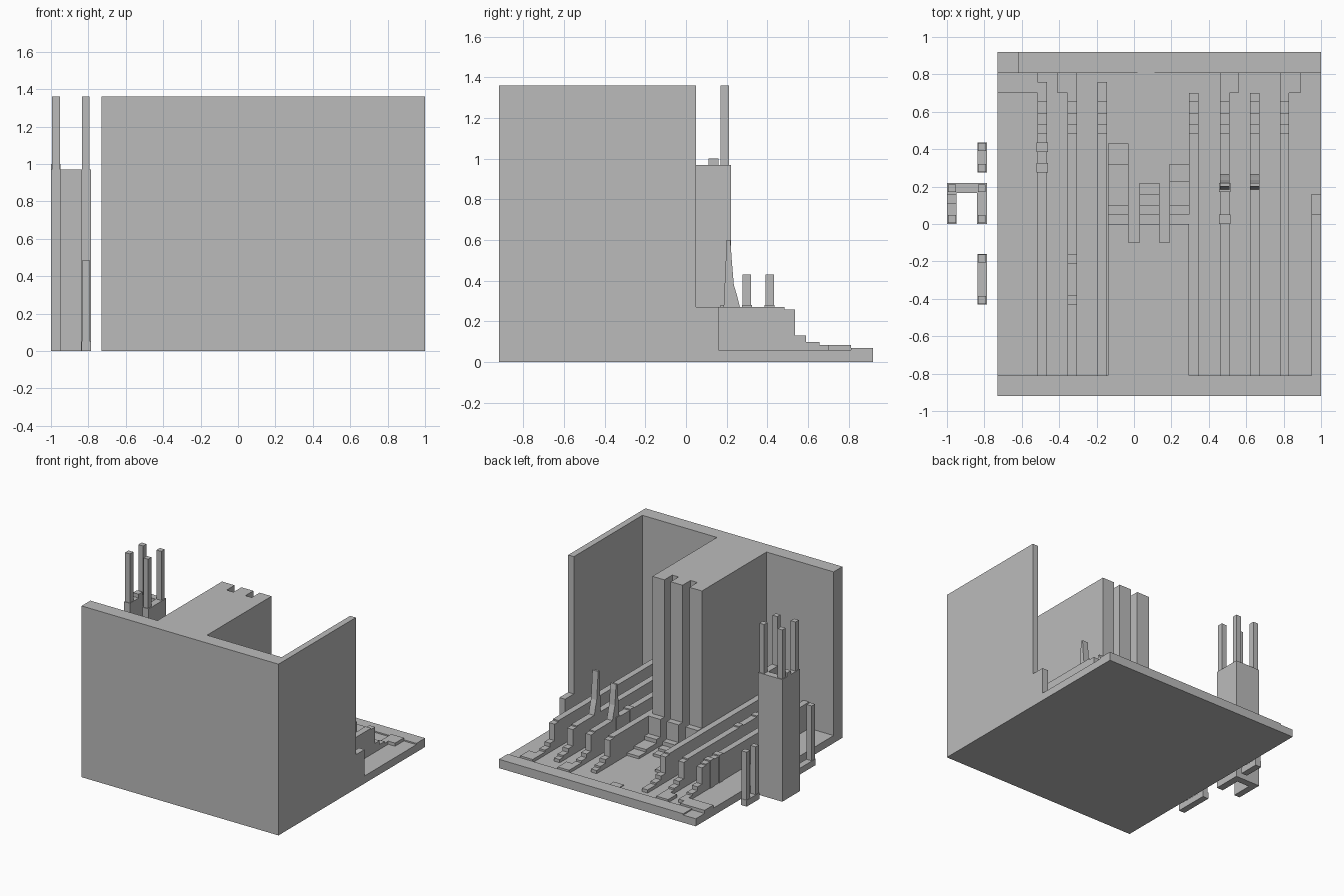
import bpy
import bmesh

old = bpy.data.objects.get("Cube")
if old:
    bpy.data.objects.remove(old, do_unlink=True)

grey = bpy.data.materials.new("plain grey")
grey.use_nodes = True
grey.diffuse_color = (0.5, 0.5, 0.5, 1)
grey.node_tree.nodes["Principled BSDF"].inputs["Base Color"].default_value = (0.5, 0.5, 0.5, 1)


def finish(name, bm):
    bmesh.ops.recalc_face_normals(bm, faces=bm.faces[:])
    mesh = bpy.data.meshes.new(name)
    bm.to_mesh(mesh)
    bm.free()
    mesh.materials.append(grey)
    obj = bpy.data.objects.new(name, mesh)
    bpy.context.collection.objects.link(obj)
    return obj


def extrude(name, points, offset):
    """Extrude a closed outline of 3D points along an offset."""
    bm = bmesh.new()
    face = bm.faces.new([bm.verts.new(p) for p in points])
    out = bmesh.ops.extrude_face_region(bm, geom=[face])
    moved = [g for g in out["geom"] if isinstance(g, bmesh.types.BMVert)]
    bmesh.ops.translate(bm, vec=offset, verts=moved)
    return finish(name, bm)


def box(name, x0, x1, y0, y1, z0, z1):
    outline = [(x0, y0, z0), (x1, y0, z0), (x1, y1, z0), (x0, y1, z0)]
    return extrude(name, outline, (0, 0, z1 - z0))


def stepped(name, x0, x1, y_start, steps):
    """A staircase profile in y and z; steps are (end y, top z)."""
    pts = [(x0, y_start, FLOOR / 2)]
    y = y_start
    for end, top in steps:
        pts += [(x0, y, top), (x0, end, top)]
        y = end
    pts.append((x0, y, FLOOR / 2))
    return extrude(name, pts, (x1 - x0, 0, 0))


FLOOR, TOP, RAIL, T = 0.06, 1.36, 0.27, 0.05
WALL = -0.81

# Base and enclosing walls
box("base", -0.73, 1, -0.92, 0.92, 0, FLOOR)
box("rear_strip", -0.62, 1, 0.81, 0.92, FLOOR, 0.07)
box("front_wall", -0.73, 1, -0.92, WALL, 0, TOP)
box("side_wall", 0.95, 1, WALL, 0.05, 0, TOP)
box("side_wall_foot", 0.95, 1, 0.05, 0.16, 0, RAIL)

# Central block with two vertical slots
fingers = [(-0.14, -0.03, 0.32, 0.43), (0.03, 0.135, 0.16, 0.22), (0.19, 0.295, 0.23, 0.32)]
outline = [(-0.14, WALL), (-0.14, 0)]
for left, right in ((-0.03, 0.03), (0.135, 0.19)):
    outline += [(left, 0), (left, -0.1), (right, -0.1), (right, 0)]
outline += [(0.295, 0), (0.295, WALL)]
extrude("central_block", [(x, y, FLOOR / 2) for x, y in outline], (0, 0, TOP - FLOOR / 2))

# Stepped feet of the central block
for x0, x1, mid, end in fingers:
    stepped("block_foot", x0, x1, -0.005, [(0.05, RAIL), (0.1, 0.13), (mid, 0.1), (end, 0.08)])

# Long rails ending in stairs
for x, end in ((-0.515, 0.76), (-0.355, 0.7), (-0.195, 0.76), (0.295, 0.7),
               (0.46, 0.7), (0.62, 0.7), (0.78, 0.7)):
    stepped("rail", x, x + T, WALL,
            [(0.485, RAIL), (0.535, 0.26), (0.59, 0.13), (0.655, 0.1), (end, 0.085)])

# Flat plates at the rail ends
for x0, x1 in ((-0.73, -0.515), (-0.41, -0.305), (0.46, 0.56), (0.78, 0.89)):
    box("end_plate", x0, x1, 0.7, 0.81, FLOOR, 0.085)
box("small_plate", 0.02, 0.11, 0.75, 0.84, FLOOR, 0.065)

# Blocks clasping the rails
for x, y in ((-0.49, 0.275), (-0.49, 0.385), (0.485, 0.0), (0.485, 0.17)):
    box("rail_clasp", x - 0.03, x + 0.03, y, y + T, FLOOR, RAIL + 0.01)
for y in (-0.21, -0.43):
    box("rail_bump", -0.355, -0.305, y, y + T, RAIL, RAIL + 0.01)

# Tapering upright spikes
for x, top in ((0.46, 0.54), (0.62, 0.6)):
    profile = [(0.2, top), (0.218, top), (0.225, 0.5), (0.235, 0.38),
               (0.25, 0.33), (0.265, RAIL), (0.185, RAIL)]
    extrude("spike", [(x, y, z) for y, z in profile], (T, 0, 0))

# Detached tower, open towards the front
tower = [(-1, 0), (-1, 0.22), (-0.785, 0.22), (-0.785, 0), (-0.84, 0),
         (-0.84, 0.165), (-0.95, 0.165), (-0.95, 0)]
extrude("tower", [(x, y, 0) for x, y in tower], (0, 0, 0.97))
for x in (-0.995, -0.835):
    for y in (0.005, 0.17):
        box("tower_post", x, x + 0.042, y, y + 0.042, 0.97, TOP)
box("tower_tab", -1, -0.95, 0.11, 0.16, 0.97, 1.0)

# Detached fork brackets
for y0, y1, top in ((-0.43, -0.16, 0.485), (0.275, 0.435, 0.43)):
    box("bracket_bar", -0.838, -0.787, y0, y1, 0, T)
    for y in (y0 + 0.003, y1 - 0.045):
        box("bracket_post", -0.835, -0.79, y, y + 0.042, T, top)
